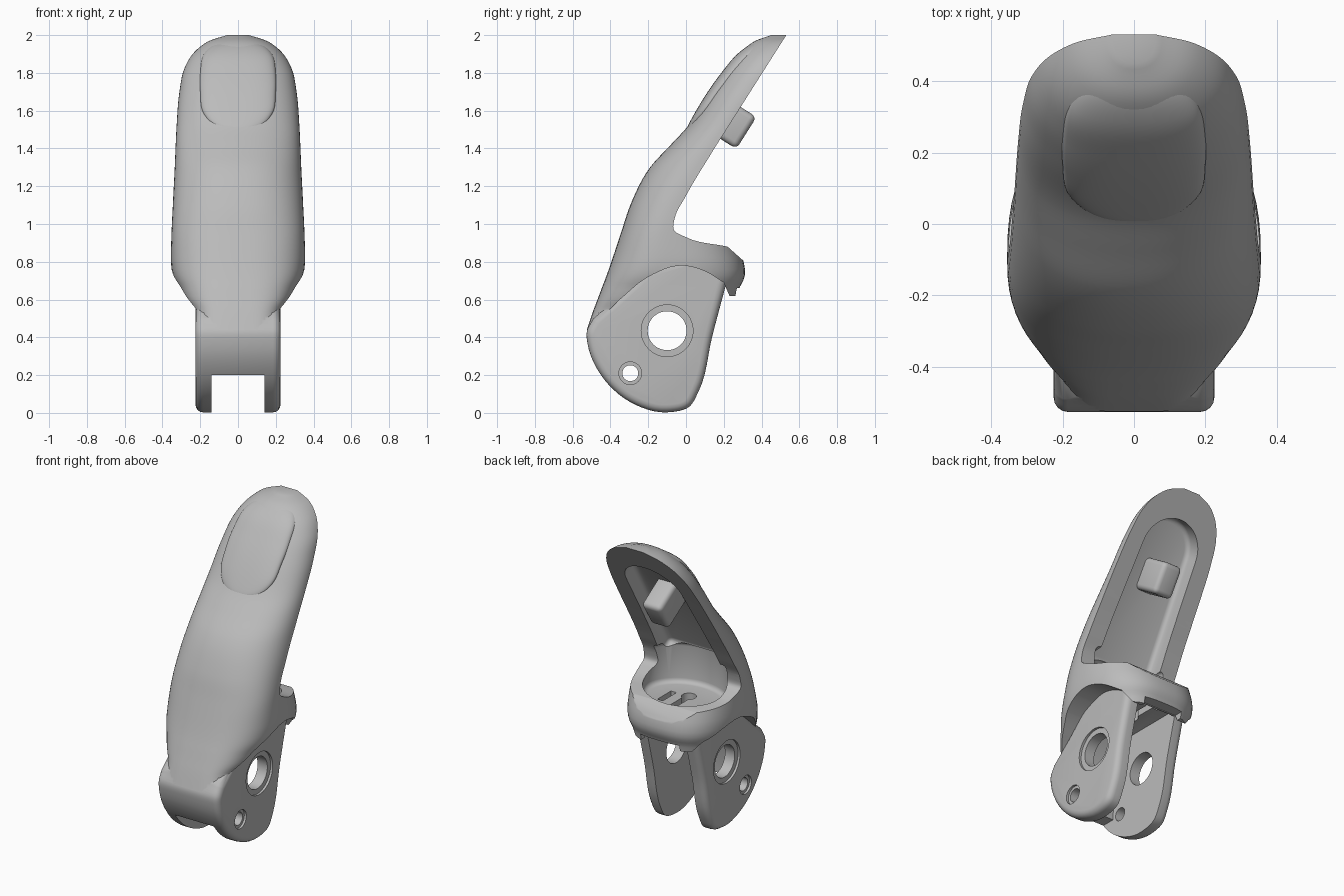
import bpy, bmesh, math
from mathutils import Matrix, Vector

if "Cube" in bpy.data.objects:
    bpy.data.objects.remove(bpy.data.objects["Cube"])

gray = bpy.data.materials.new("plain gray")
gray.use_nodes = True
color = (0.5, 0.5, 0.5, 1)
gray.diffuse_color = color
gray.node_tree.nodes["Principled BSDF"].inputs["Base Color"].default_value = color


def frame(x_axis, y_axis, origin=(0, 0, 0)):
    x, y = Vector(x_axis).normalized(), Vector(y_axis).normalized()
    m = Matrix((x, y, x.cross(y))).transposed().to_4x4()
    m.translation = origin
    return m


SIDE = frame((0, 1, 0), (0, 0, 1))                         # outline in y, z; depth along x
FLAT = Matrix.Identity(4)                                  # outline in x, y; depth along z
BACK = frame((1, 0, 0), (0, .37, .585), (0, .15, 1.4))     # sloping back of the fingertip


def curve(points, steps=6):
    """Smooth curve through points of any dimension."""
    pts = [Vector(p) for p in points]
    pts = [2 * pts[0] - pts[1]] + pts + [2 * pts[-1] - pts[-2]]
    out = []
    for a, b, c, d in zip(pts, pts[1:], pts[2:], pts[3:]):
        ab, bc, cd = [(q - p).length for p, q in ((a, b), (b, c), (c, d))]
        m1 = ((b - a) / ab * bc + (c - b) / bc * ab) / (ab + bc) * bc
        m2 = ((c - b) / bc * cd + (d - c) / cd * bc) / (bc + cd) * bc
        for i in range(steps):
            t = i / steps
            out.append((2*t**3 - 3*t**2 + 1) * b + (t**3 - 2*t**2 + t) * m1
                       + (3*t**2 - 2*t**3) * c + (t**3 - t**2) * m2)
    return [tuple(p) for p in out] + [tuple(pts[-2])]


def oval(cx, cy, rx, ry=None, n=48):
    ry = ry or rx
    return [(cx + rx * math.cos(2 * math.pi * i / n),
             cy + ry * math.sin(2 * math.pi * i / n)) for i in range(n)]


def box(x0, x1, y0, y1):
    return [(x0, y0), (x1, y0), (x1, y1), (x0, y1)]


def finish(name, bm):
    bm.normal_update()
    bmesh.ops.recalc_face_normals(bm, faces=bm.faces)
    if bm.calc_volume(signed=True) < 0:
        bmesh.ops.reverse_faces(bm, faces=bm.faces)
    mesh = bpy.data.meshes.new(name)
    bm.to_mesh(mesh)
    bm.free()
    mesh.materials.append(gray)
    ob = bpy.data.objects.new(name, mesh)
    bpy.context.collection.objects.link(ob)
    return ob


def apply(ob, kind, **settings):
    mod = ob.modifiers.new(kind, kind)
    for key, value in settings.items():
        setattr(mod, key, value)
    bpy.context.view_layer.objects.active = ob
    bpy.ops.object.modifier_apply(modifier=mod.name)


def prism(name, outline, lo, hi, matrix, bevel=0):
    bm = bmesh.new()
    low, high = [[bm.verts.new((x, y, z)) for x, y in outline] for z in (lo, hi)]
    bm.faces.new(low[::-1])
    bm.faces.new(high)
    for i in range(len(low)):
        bm.faces.new((low[i - 1], low[i], high[i], high[i - 1]))
    bm.transform(matrix)
    ob = finish(name, bm)
    if bevel:
        apply(ob, "BEVEL", width=bevel, segments=4, limit_method="ANGLE",
              angle_limit=math.radians(50))
    return ob


def combine(ob, other, operation="DIFFERENCE"):
    apply(ob, "BOOLEAN", object=other, operation=operation, solver="EXACT")
    bpy.data.objects.remove(other)


def loft(name, sections, n=64):
    """Stack of rounded sections: height, front, middle, rear, half width, squareness."""
    bm = bmesh.new()
    rings = []
    for z, front, mid, rear, half, power in curve(sections):
        ring = []
        for i in range(n):
            c, s = math.cos(2 * math.pi * i / n), math.sin(2 * math.pi * i / n)
            x = half * math.copysign(abs(c) ** (2 / power), c)
            y = abs(s) ** (2 / power) * ((rear - mid) if s > 0 else (front - mid))
            ring.append(bm.verts.new((x, mid + y, z)))
        rings.append(ring)
    for a, b in zip(rings, rings[1:]):
        for i in range(n):
            bm.faces.new((a[i - 1], a[i], b[i], b[i - 1]))
    bm.faces.new(rings[0][::-1])
    bm.faces.new(rings[-1])
    return finish(name, bm)


# Outer finger shell
finger = loft("finger_body", [
    (.42, -.532, -.2, .22, .222, 4.5), (.53, -.495, -.15, .25, .24, 3.8),
    (.65, -.45, -.12, .28, .31, 3), (.8, -.395, -.1, .305, .355, 2.6),
    (.95, -.345, -.09, .25, .352, 2.5), (1.1, -.295, -.03, .2, .345, 2.4),
    (1.3, -.19, .09, .25, .335, 2.3), (1.42, -.08, .165, .3, .33, 2.3),
    (1.52, .012, .226, .35, .325, 2.3), (1.7, .13, .34, .45, .31, 2.3),
    (1.82, .215, .415, .52, .285, 2.3), (1.9, .28, .466, .56, .24, 2.3),
    (1.96, .35, .503, .58, .17, 2.3), (2, .45, .52, .58, .06, 2.3)])

# Open back and shelf top
back = curve([(.15, 1.4), (0, 1.15), (-.06, 1.03), (-.065, .97), (0, .93), (.22, .88)])
combine(finger, prism("back_cut", [(.55, 2.03)] + back +
                      [(.31, .8), (.8, .8), (.8, 2.1)], -1, 1, SIDE))

# Arched lower edge of the shell
arch = curve([(-.46, .53), (-.42, .54), (-.35, .6), (-.2, .72), (-.02, .78),
              (.1, .75), (.2, .69)])
combine(finger, prism("arch_cut", [(-.8, .43), (-.51, .44)] + arch +
                      [(.23, .62), (.6, .62), (.6, .1), (-.8, .1)], -1, 1, SIDE))

# Fork at the base
lower = curve([(.22, .71), (.14, .41), (.065, .11), (.02, .035), (-.1, .003), (-.3, .06),
               (-.45, .2), (-.52, .36), (-.525, .43), (-.49, .5)])
fork = prism("fork", lower + [(-.35, .62), (-.2, .76), (0, .82), (.15, .8)],
             -.225, .225, SIDE, bevel=.04)
combine(finger, fork, "UNION")
slot = [(-.8, -.1), (-.8, .2), (-.36, .2), (-.35, .45), (-.25, .66), (-.18, .7),
        (.15, .7), (.2, .66), (.6, .66), (.6, -.1)]
combine(finger, prism("fork_slot", slot, -.14, .14, SIDE))

# Pivot holes with shallow outer recesses
for y, z, hole, ring in ((-.1, .435, .103, .137), (-.295, .21, .042, .06)):
    combine(finger, prism("pin_hole", oval(y, z, hole), -1, 1, SIDE))
    for side in (-1, 1):
        lo, hi = sorted((side * .21, side * .3))
        combine(finger, prism("pin_recess", oval(y, z, ring), lo, hi, SIDE))

# Pocket in the back of the fingertip
arc = [(.2 * math.cos(math.pi * i / 24), .33 + .2 * math.sin(math.pi * i / 24))
       for i in range(25)]
combine(finger, prism("back_pocket", [(-.23, -.43), (.23, -.43)] + arc,
                      -.1, .1, BACK, bevel=.03))

# Bowl in the shelf, with a keyhole and two slots
combine(finger, prism("shelf_bowl", oval(0, .01, .27, .21, 64), .83, 1.1, FLAT, bevel=.03))
for outline in (oval(0, -.03, .045, n=24), box(-.022, .022, -.03, .17),
                box(-.06, .08, .14, .185), box(.09, .13, -.03, .11)):
    combine(finger, prism("shelf_slot", outline, .6, .95, FLAT))

# Raised nail
nail = loft("nail", [
    (1.49, 0, .04, .05, .04, 2.6), (1.52, .01, .055, .065, .13, 2.6),
    (1.58, .042, .09, .1, .18, 2.6), (1.7, .115, .17, .18, .2, 2.6),
    (1.8, .187, .25, .26, .2, 2.6), (1.9, .272, .34, .35, .18, 2.6),
    (1.95, .34, .4, .41, .13, 2.6), (1.975, .4, .44, .45, .06, 2.6)])

# Peg standing in the pocket
peg = prism("peg", box(-.07, .07, .06, .26), -.1, .13, BACK, bevel=.03)

for ob in (finger, nail, peg):
    bpy.ops.object.select_all(action="DESELECT")
    ob.select_set(True)
    bpy.context.view_layer.objects.active = ob
    bpy.ops.object.shade_smooth_by_angle(angle=math.radians(35))
